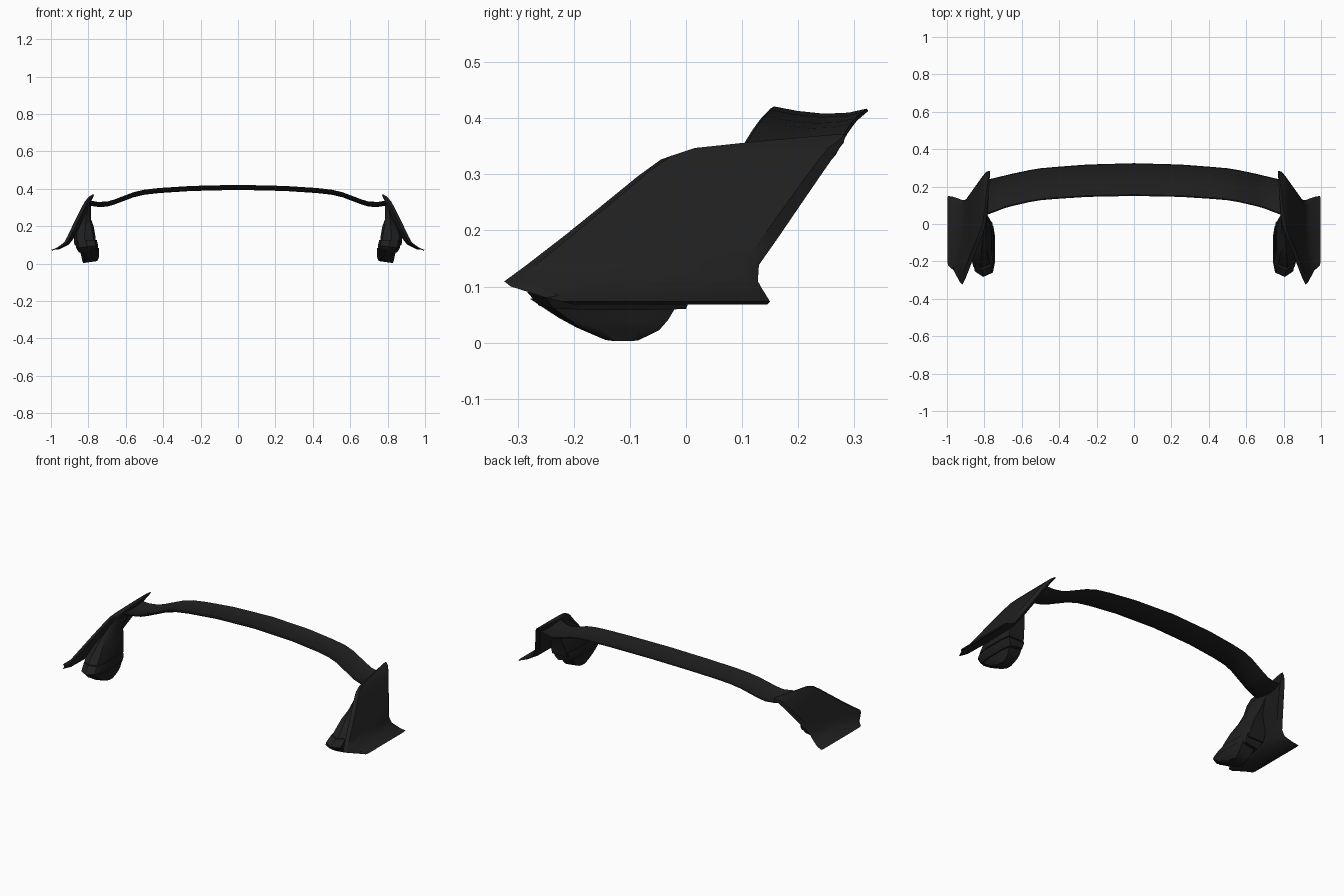
import bpy, bmesh, math

if "Cube" in bpy.data.objects:
    bpy.data.objects.remove(bpy.data.objects["Cube"])

black = bpy.data.materials.new("black_plastic")
black.diffuse_color = (0.014, 0.014, 0.014, 1)
black.use_nodes = True
black.node_tree.nodes["Principled BSDF"].inputs["Base Color"].default_value = black.diffuse_color


def loft(name, rings, mirror=False, angle=35):
    """Skin a list of equal-length closed rings, with capped ends."""
    bm = bmesh.new()
    loops = [[bm.verts.new(p) for p in ring] for ring in rings]
    n = len(loops[0])
    for a, b in zip(loops, loops[1:]):
        for i in range(n):
            j = (i + 1) % n
            bm.faces.new((a[i], a[j], b[j], b[i]))
    bm.faces.new(loops[0][::-1])
    bm.faces.new(loops[-1])
    bmesh.ops.recalc_face_normals(bm, faces=bm.faces)
    me = bpy.data.meshes.new(name)
    bm.to_mesh(me)
    bm.free()
    ob = bpy.data.objects.new(name, me)
    bpy.context.collection.objects.link(ob)
    me.materials.append(black)
    if mirror:
        ob.modifiers.new("Mirror", 'MIRROR').use_mirror_merge = False
    bpy.ops.object.select_all(action='DESELECT')
    ob.select_set(True)
    bpy.context.view_layer.objects.active = ob
    bpy.ops.object.shade_smooth_by_angle(angle=math.radians(angle))
    return ob


# Wing blade: stations of x, leading y, trailing y, top z
stations = [(0, .150, .325, .421), (.25, .145, .318, .415), (.42, .134, .305, .404),
            (.50, .127, .298, .395), (.56, .117, .288, .381), (.66, .094, .267, .343),
            (.70, .082, .257, .331), (.75, .062, .245, .330), (.80, .045, .235, .338)]
stations = [(-x, a, b, z) for x, a, b, z in stations[:0:-1]] + stations
# Airfoil section: chord fraction, height offset (slightly dished top)
section = [(0, -.004), (.04, 0), (.28, -.008), (.55, -.013), (.8, -.011), (.98, -.004),
           (1, -.008), (.8, -.022), (.55, -.027), (.28, -.024), (.05, -.014)]
loft("wing_blade", [[(x, a + (b - a) * c, z + h) for c, h in section]
                    for x, a, b, z in stations])

# End plates: levels of z, front y, back y, outer x, thickness
levels = [(.068, -.20, .145, .992, .004), (.073, -.22, .150, .998, .008),
          (.084, -.25, .145, .970, .016), (.105, -.312, .133, .940, .022),
          (.115, -.324, .128, .928, .026), (.145, -.285, .130, .912, .032),
          (.20, -.215, .168, .886, .036), (.25, -.153, .202, .862, .036),
          (.305, -.085, .240, .834, .034), (.333, -.045, .260, .818, .030),
          (.347, 0, .270, .806, .024), (.360, .13, .281, .793, .018),
          (.371, .262, .284, .775, .006)]
rings = []
for z, f, b, x, t in levels:
    w = b - f
    side = [(.06, 0), (.5, 0), (.94, 0), (1, .45), (.93, 1), (.5, 1.1), (.12, 1), (0, .5)]
    rings.append([(x - .85 * t * d, f + w * s, z - .45 * t * d * (z > .08)) for s, d in side])
loft("end_plate", rings, mirror=True)


def hull_ring(z, xi, xo, f, b, tilt=0):
    """Rounded boat-shaped ring at height z, tilted along y and x."""
    w, m = b - f, (xi + xo) / 2
    pts = [(m, f), (xi + .012, f + .07 * w), (xi, f + .3 * w), (xi, f + .78 * w),
           (xi + .01, b), (xo - .01, b), (xo, f + .78 * w), (xo, f + .35 * w),
           (xo - .015, f + .1 * w)]
    return [(x, y, z + tilt * (m - x)) for x, y in pts]


# Upper stem, buried in the end plate at its top
loft("stem", [hull_ring(.10, .758, .875, -.255, .02), hull_ring(.15, .763, .878, -.215, .03),
              hull_ring(.20, .772, .860, -.165, .045), hull_ring(.24, .787, .840, -.12, .06),
              hull_ring(.315, .787, .815, -.02, .13)], mirror=True)

# Stepped collar
loft("collar", [hull_ring(.066, .750, .850, -.262, 0, .15),
                hull_ring(.09, .748, .866, -.283, .01, .1),
                hull_ring(.125, .755, .872, -.245, .015)], mirror=True)

# Foot that sits in the body panel
loft("foot", [hull_ring(.008, .752, .828, -.150, -.085, .14),
              hull_ring(.027, .744, .834, -.195, -.048, .14),
              hull_ring(.045, .742, .838, -.228, -.032, .12),
              hull_ring(.078, .742, .846, -.278, -.012, .1)], mirror=True)
